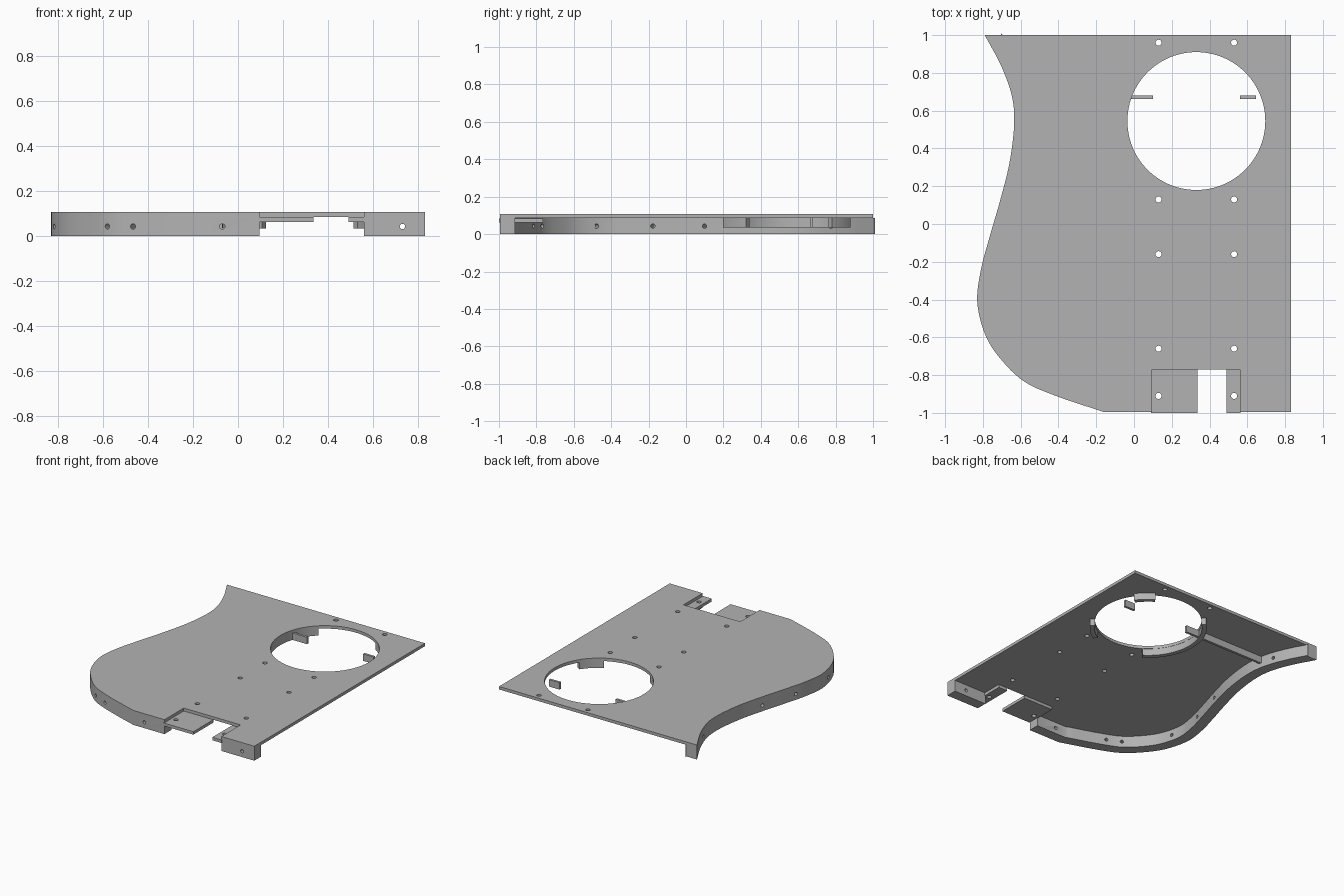
import bpy, bmesh, math
from mathutils import Vector, Matrix

cube = bpy.data.objects.get("Cube")
if cube:
    bpy.data.objects.remove(cube)

grey = bpy.data.materials.new("plain_grey")
grey.use_nodes = True
grey.diffuse_color = (0.45, 0.45, 0.45, 1)
grey.node_tree.nodes["Principled BSDF"].inputs["Base Color"].default_value = grey.diffuse_color

TOP, UNDER, FRONT, RIM = 0.107, 0.085, -0.995, 0.08
HOLE = Vector((0.33, 0.545))
HOLE_R = 0.365


def finish(name, bm):
    bmesh.ops.recalc_face_normals(bm, faces=bm.faces)
    mesh = bpy.data.meshes.new(name)
    bm.to_mesh(mesh)
    bm.free()
    mesh.materials.append(grey)
    obj = bpy.data.objects.new(name, mesh)
    bpy.context.collection.objects.link(obj)
    return obj


def slab(name, outline, z0, z1):
    """Extrude a flat outline from z0 up to z1."""
    bm = bmesh.new()
    face = bm.faces.new([bm.verts.new((p[0], p[1], z0)) for p in outline])
    new = bmesh.ops.extrude_face_region(bm, geom=[face])["geom"]
    verts = [v for v in new if isinstance(v, bmesh.types.BMVert)]
    bmesh.ops.translate(bm, verts=verts, vec=(0, 0, z1 - z0))
    return finish(name, bm)


def box(name, x0, x1, y0, y1, z0, z1):
    return slab(name, [(x0, y0), (x1, y0), (x1, y1), (x0, y1)], z0, z1)


def drill(obj, holes):
    """Cut cylinders given as (centre, direction, radius, segments)."""
    bm = bmesh.new()
    for centre, direction, radius, segments in holes:
        turn = Vector(direction).to_track_quat('Z', 'Y').to_matrix().to_4x4()
        bmesh.ops.create_cone(bm, cap_ends=True, segments=segments, radius1=radius,
                              radius2=radius, depth=0.3,
                              matrix=Matrix.Translation(centre) @ turn)
    cutter = finish("drill_cutter", bm)
    cutter.hide_render = True
    mod = obj.modifiers.new("holes", 'BOOLEAN')
    mod.operation, mod.solver, mod.object = 'DIFFERENCE', 'EXACT', cutter
    bpy.context.view_layer.objects.active = obj
    bpy.ops.object.modifier_apply(modifier=mod.name)
    bpy.data.objects.remove(cutter)


def spline(points, steps=6):
    """Smooth curve passing through the points."""
    pts = [Vector(p) for p in points]
    pts = [2 * pts[0] - pts[1]] + pts + [2 * pts[-1] - pts[-2]]
    out = []
    for a, b, c, d in zip(pts, pts[1:], pts[2:], pts[3:]):
        for i in range(steps):
            t = i / steps
            out.append(0.5 * (2 * b + (c - a) * t + (2 * a - 5 * b + 4 * c - d) * t * t
                              + (3 * b - a - 3 * c + d) * t ** 3))
    return out + [pts[-2]]


# Wavy side, running from the back corner to the front edge
wave = spline([(-0.79, 1), (-0.70, 0.83), (-0.645, 0.67), (-0.635, 0.52), (-0.66, 0.32),
               (-0.71, 0.12), (-0.765, -0.07), (-0.81, -0.24), (-0.83, -0.41),
               (-0.79, -0.58), (-0.71, -0.71), (-0.58, -0.835), (-0.4, -0.915),
               (-0.16, FRONT)])


def inward(i, path):
    d = path[min(i + 1, len(path) - 1)] - path[max(i - 1, 0)]
    return Vector((-d.y, d.x)).normalized()


# Top plate with the front notch, round opening and screw holes
plate = slab("top_plate", wave + [(0.095, FRONT), (0.095, -0.77), (0.56, -0.77),
                                  (0.56, FRONT), (0.83, FRONT), (0.83, 1)], UNDER, TOP)
screws = [((x, y, 0.1), (0, 0, 1), 0.016, 20)
          for x in (0.13, 0.53) for y in (0.96, 0.13, -0.16, -0.66)]
drill(plate, screws + [((HOLE.x, HOLE.y, 0.1), (0, 0, 1), HOLE_R, 96)])

# Rim under the wavy side and front edge
path = wave + [Vector((0.095, FRONT))]
inner = [p + inward(i, path) * RIM for i, p in enumerate(path)]
inner[0] = path[0] + Vector((0.095, 0))
inner[-1] = path[-1] + Vector((0, RIM))
rim = slab("curved_rim", path + inner[::-1], 0, UNDER)
side_holes = [((-0.07, FRONT, 0.043), (0, 1, 0), 0.012, 16)]
for target in [(-0.46, -0.89), (-0.575, -0.84), (-0.815, -0.51), (-0.79, -0.17),
               (-0.71, 0.13), (-0.67, 0.75)]:
    i = min(range(len(wave)), key=lambda k: (wave[k] - Vector(target)).length)
    n = inward(i, wave)
    side_holes.append(((wave[i].x, wave[i].y, 0.043), (n.x, n.y, 0), 0.012, 16))
drill(rim, side_holes)

block = box("front_corner_rim", 0.56, 0.83, FRONT, FRONT + RIM, 0, UNDER)
drill(block, [((0.73, FRONT, 0.043), (0, 1, 0), 0.012, 16)])

# Lowered shelves on both sides of the front slot
for name, x0, x1, hole_x in (("wide_shelf", 0.09, 0.335, 0.13),
                             ("narrow_shelf", 0.49, 0.565, 0.53)):
    shelf = box(name, x0, x1, -1, -0.765, 0.062, UNDER - 0.001)
    drill(shelf, [((hole_x, -0.91, 0.07), (0, 0, 1), 0.016, 20)])

# Curved guides hanging around the round opening
guides = []
for name, a0, a1 in (("long_guide", 132, 236), ("back_guide", 36, 57),
                     ("front_guide", -60, -34)):
    n = max(6, (a1 - a0) // 3)
    angles = [math.radians(a0 + (a1 - a0) * i / n) for i in range(n + 1)]
    arc = [Vector((math.cos(a), math.sin(a))) for a in angles]
    guides.append(slab(name, [HOLE + d * (HOLE_R + 0.035) for d in arc]
                       + [HOLE + d * (HOLE_R + 0.002) for d in reversed(arc)], 0.034, UNDER))

# Long rib to the rim and the short tab facing it
box("long_rib", -0.6, 0.1, 0.662, 0.68, 0.034, UNDER)
box("short_tab", 0.56, 0.645, 0.662, 0.68, 0.034, UNDER)

# Smooth curved walls, keep edges sharp
bpy.ops.object.select_all(action='DESELECT')
for obj in [plate, rim, block] + guides:
    obj.select_set(True)
bpy.context.view_layer.objects.active = plate
bpy.ops.object.shade_smooth_by_angle(angle=math.radians(30))
